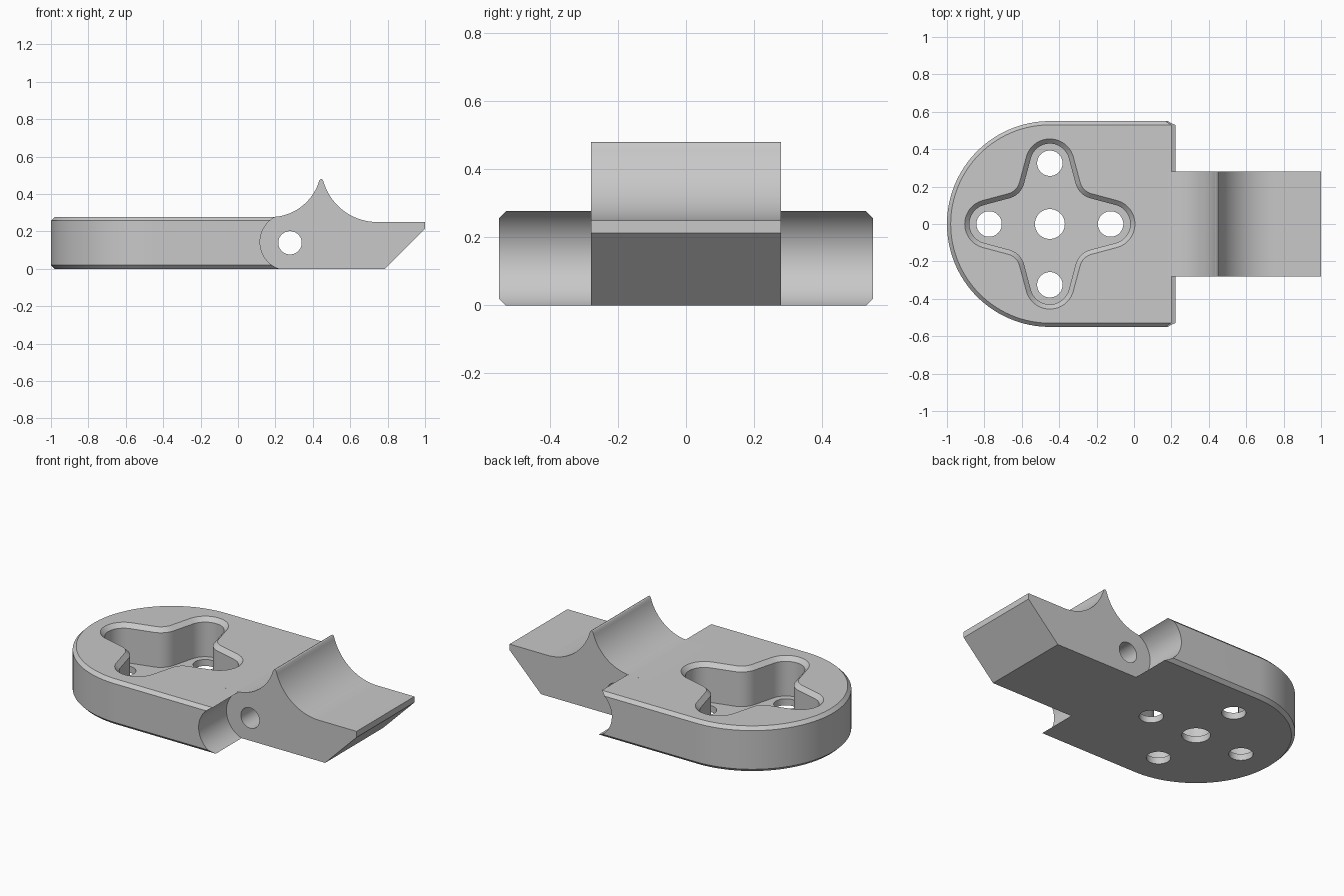
import bpy, bmesh, math
from math import cos, sin, radians

if "Cube" in bpy.data.objects:
    bpy.data.objects.remove(bpy.data.objects["Cube"], do_unlink=True)

grey = bpy.data.materials.new("plain grey")
grey.use_nodes = True
grey.diffuse_color = (0.58, 0.58, 0.58, 1)
grey.node_tree.nodes["Principled BSDF"].inputs["Base Color"].default_value = grey.diffuse_color

CX = -0.45          # centre of the rounded end
HEIGHT = 0.277
HALF = 0.28         # half width of the tongue


def arc(cx, cy, r, a0, a1, n):
    """Points along an arc, angles in degrees."""
    angles = [radians(a0 + (a1 - a0) * i / n) for i in range(n + 1)]
    return [(cx + r * cos(a), cy + r * sin(a)) for a in angles]


def loft(name, rings):
    """Closed solid through rings of 3D points with equal counts."""
    bm = bmesh.new()
    loops = [[bm.verts.new(p) for p in ring] for ring in rings]
    n = len(loops[0])
    for low, high in zip(loops, loops[1:]):
        for i in range(n):
            j = (i + 1) % n
            bm.faces.new((low[i], low[j], high[j], high[i]))
    bm.faces.new(loops[0][::-1])
    bm.faces.new(loops[-1])
    bmesh.ops.recalc_face_normals(bm, faces=bm.faces)
    mesh = bpy.data.meshes.new(name)
    bm.to_mesh(mesh)
    bm.free()
    mesh.materials.append(grey)
    obj = bpy.data.objects.new(name, mesh)
    bpy.context.collection.objects.link(obj)
    return obj


def upright(name, outline, levels):
    """Loft along z; outline(offset) gives the section at each level."""
    return loft(name, [[(x, y, z) for x, y in outline(o)] for z, o in levels])


def sideways(name, profile, half):
    """Extrude an x-z profile along y."""
    return loft(name, [[(x, y, z) for x, z in profile] for y in (-half, half)])


def combine(target, other, operation):
    mod = target.modifiers.new("join", "BOOLEAN")
    mod.operation = operation
    mod.solver = "EXACT"
    mod.object = other
    bpy.context.view_layer.objects.active = target
    bpy.ops.object.modifier_apply(modifier=mod.name)
    bpy.data.objects.remove(other, do_unlink=True)


# Rounded base plate with chamfered rims
def plate_outline(inset):
    r = 0.55 - inset
    return [(0.27, r)] + arc(CX, 0, r, 90, 270, 64) + [(0.27, -r)]


bracket = upright("mounting_bracket", plate_outline,
                  [(0, 0.02), (0.02, 0), (HEIGHT - 0.02, 0), (HEIGHT, 0.02)])

# Concave knuckle relief on the straight end
combine(bracket, sideways("relief_cutter", arc(0.269, 0.143, 0.151, 0, 357, 119), 0.7),
        "DIFFERENCE")

# Tongue with a curved ridge and a slanted tip
tongue_profile = ([(0.05, 0), (0.05, HEIGHT)]
                  + arc(0.175, 0.547, 0.27, 272, 343.4, 28)
                  + [(0.439, 0.478), (0.445, 0.481), (0.451, 0.478)]
                  + arc(0.745, 0.55, 0.3, 195.5, 270, 28)
                  + [(1, 0.25), (1, 0.213), (0.787, 0)])
combine(bracket, sideways("tongue", tongue_profile, HALF), "UNION")

# Cross pin hole
combine(bracket, sideways("pin_cutter", arc(0.278, 0.139, 0.0625, 0, 352.5, 47), 0.7),
        "DIFFERENCE")


# Four lobed pocket with a chamfered rim
def pocket_outline(grow):
    slant = 15
    fillet = 0.11 - grow
    d = (0.325 * sin(radians(slant)) + 0.105 + grow + fillet) / (
        cos(radians(slant)) + sin(radians(slant)))
    quarter = (arc(0.325, 0, 0.105 + grow, slant - 90, 90 - slant, 24)
               + arc(d, d, fillet, 270 - slant, 180 + slant, 10))
    points = []
    for k in range(4):
        c, s = cos(k * math.pi / 2), sin(k * math.pi / 2)
        points += [(CX + x * c - y * s, x * s + y * c) for x, y in quarter]
    return points


combine(bracket, upright("pocket_cutter", pocket_outline,
                         [(0.04, 0), (HEIGHT - 0.025, 0), (HEIGHT + 0.01, 0.035)]),
        "DIFFERENCE")

# Screw holes through the pocket floor
holes = [(0, 0, 0.08)]
for k in range(4):
    a = k * math.pi / 2
    holes.append((0.325 * cos(a), 0.325 * sin(a), 0.068))
for x, y, r in holes:
    ring = arc(CX + x, y, r, 0, 352.5, 47)
    combine(bracket, upright("screw_cutter", lambda o: ring, [(-0.1, 0), (0.1, 0)]),
            "DIFFERENCE")

# Smooth curves, crisp edges
bpy.ops.object.select_all(action="DESELECT")
bracket.select_set(True)
bpy.context.view_layer.objects.active = bracket
bpy.ops.object.shade_smooth_by_angle(angle=radians(25))
